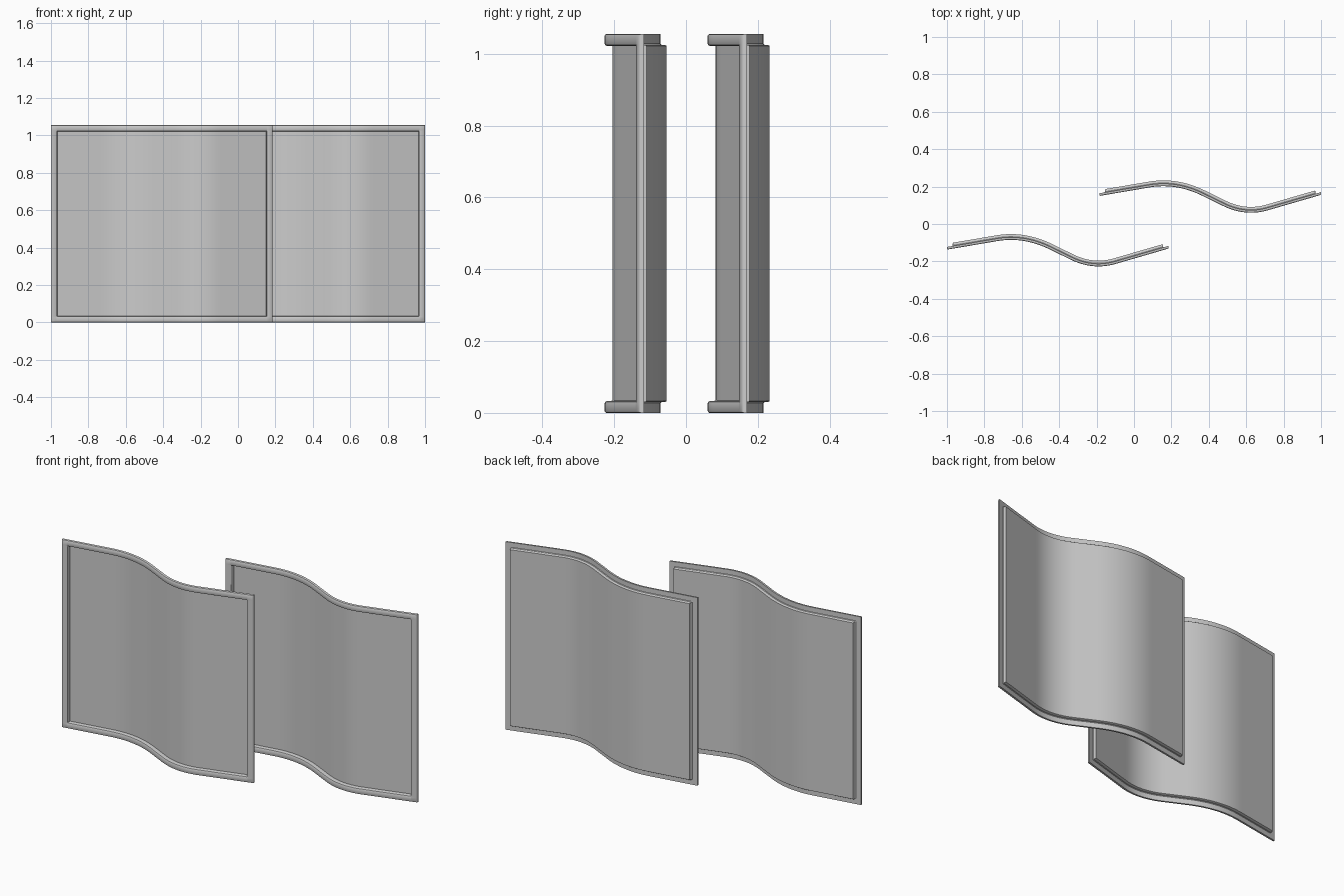
import bpy, bmesh
from math import sqrt, radians

if "Cube" in bpy.data.objects:
    bpy.data.objects.remove(bpy.data.objects["Cube"])

W, H, Y0 = 1.185, 1.055, -0.137
# (distance from panel edge, offset from the wave curve) for both skins
FRONT = [(0, .005), (.0015, .002), (.005, 0), (.027, 0), (.031, .002), (.033, .006), (.034, .022)]
BACK = [(0, .014), (.027, .014), (.030, .017), (.031, .028), (.033, .031)]
# (distance along x, slope): straight runs joined by round bends
SLOPES = [(0, .17), (.27, .17), (.55, -.49), (.66, -.49), (.90, .29), (W, .29)]


def lerp(table, t):
    for (a, va), (b, vb) in zip(table, table[1:]):
        if t <= b:
            return va + (vb - va) * max(0, t - a) / (b - a)
    return table[-1][1]


def wave(x, steps=300):
    """Height and slope of the wave: the slope is summed along x."""
    d = x / steps
    return Y0 + sum(lerp(SLOPES, (i + .5) * d) for i in range(steps)) * d, lerp(SLOPES, x)


def stations(length, count):
    edge = sorted({i for i, _ in FRONT + BACK})
    a = edge[-1]
    mid = [a + (length - 2 * a) * i / count for i in range(1, count)]
    return edge + mid + [length - e for e in reversed(edge)]


def pressed_panel(name, dx, dy):
    xs, zs = stations(W, 64), stations(H, 8)
    curve = [wave(x) for x in xs]
    nx, nz = len(xs), len(zs)
    bm = bmesh.new()

    # front and back skins, stepped inside the frame
    def skin(table):
        return [[bm.verts.new((x + dx,
                               y + dy + sqrt(1 + m * m) * lerp(table, min(x, W - x, z, H - z)), z))
                 for z in zs] for x, (y, m) in zip(xs, curve)]

    skins = [skin(FRONT), skin(BACK)]
    for g in skins:
        for i in range(nx - 1):
            for j in range(nz - 1):
                bm.faces.new((g[i][j], g[i + 1][j], g[i + 1][j + 1], g[i][j + 1]))

    # outer edge band
    f, b = skins
    loop = ([(i, 0) for i in range(nx - 1)] + [(nx - 1, j) for j in range(nz - 1)]
            + [(i, nz - 1) for i in range(nx - 1, 0, -1)] + [(0, j) for j in range(nz - 1, 0, -1)])
    for (i, j), (k, l) in zip(loop, loop[1:] + loop[:1]):
        bm.faces.new((f[i][j], f[k][l], b[k][l], b[i][j]))
    bmesh.ops.recalc_face_normals(bm, faces=bm.faces)

    me = bpy.data.meshes.new(name)
    bm.to_mesh(me)
    bm.free()
    ob = bpy.data.objects.new(name, me)
    bpy.context.collection.objects.link(ob)
    bpy.ops.object.select_all(action='DESELECT')
    ob.select_set(True)
    bpy.context.view_layer.objects.active = ob
    bpy.ops.object.shade_smooth_by_angle(angle=radians(30))


# two identical wavy panels, staggered
pressed_panel("front_wave_panel", -1.0, 0)
pressed_panel("rear_wave_panel", 1.0 - W, .287)
